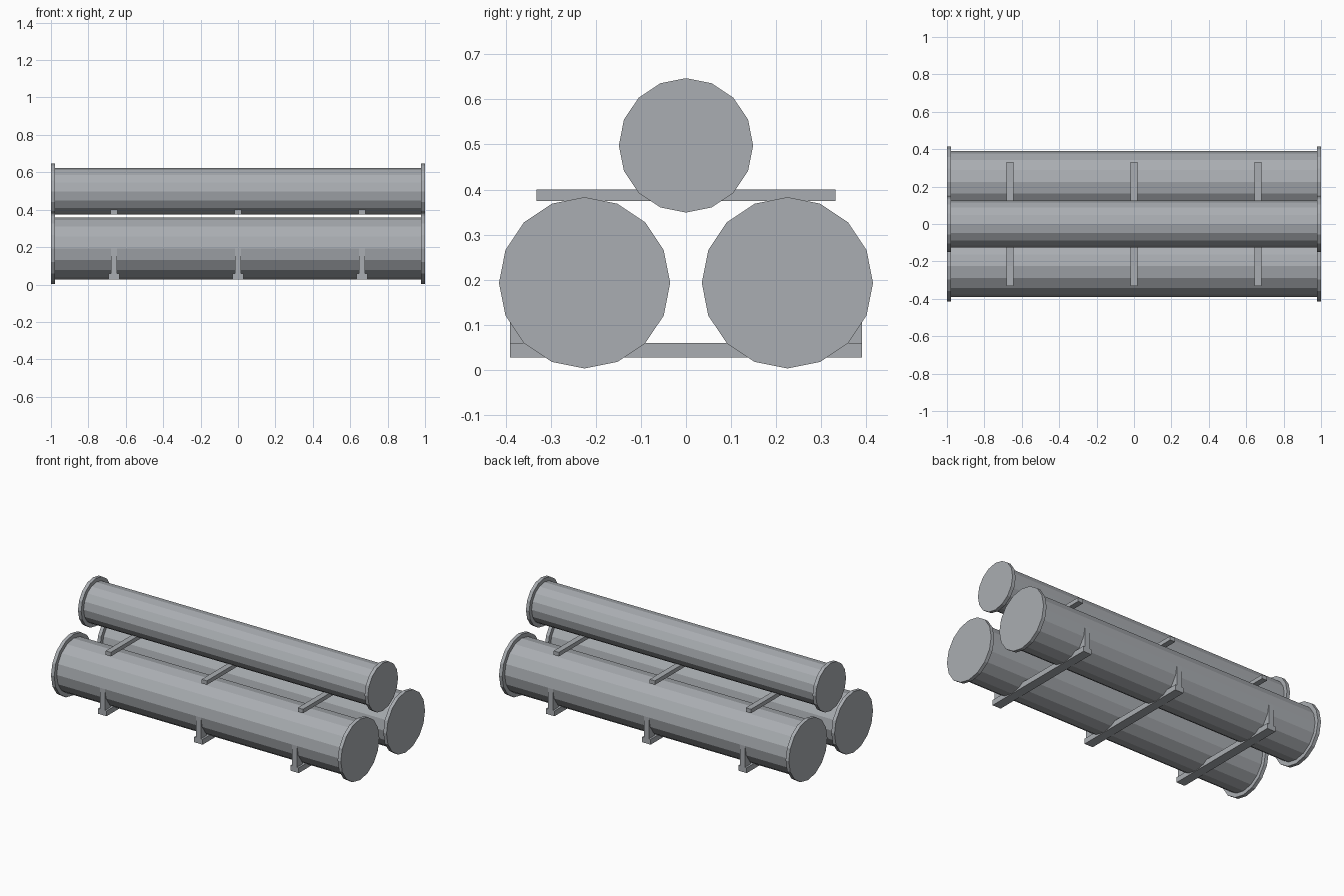
import bpy, bmesh, math
from mathutils import Matrix

cube = bpy.data.objects.get("Cube")
if cube:
    bpy.data.objects.remove(cube)

steel = bpy.data.materials.new("grey_steel")
steel.use_nodes = True
colour = (0.40, 0.42, 0.445, 1)
steel.diffuse_color = colour
steel.node_tree.nodes["Principled BSDF"].inputs["Base Color"].default_value = colour


def finish(name, bm):
    bmesh.ops.recalc_face_normals(bm, faces=bm.faces)
    mesh = bpy.data.meshes.new(name)
    bm.to_mesh(mesh)
    bm.free()
    mesh.materials.append(steel)
    bpy.context.collection.objects.link(bpy.data.objects.new(name, mesh))


def tank(name, y, z, flange_radius, body_radius):
    """Sixteen-sided pipe along x with a wider flange at each end."""
    bm = bmesh.new()
    stations = [(-1, flange_radius), (-0.978, flange_radius), (-0.978, body_radius),
                (0.978, body_radius), (0.978, flange_radius), (1, flange_radius)]
    rings = []
    for x, r in stations:
        angles = [math.tau * i / 16 for i in range(16)]
        rings.append([bm.verts.new((x, y + r * math.cos(a), z + r * math.sin(a)))
                      for a in angles])
    for a, b in zip(rings, rings[1:]):
        for i in range(16):
            j = (i + 1) % 16
            bm.faces.new((a[i], a[j], b[j], b[i]))
    bm.faces.new(rings[0])
    bm.faces.new(rings[-1])
    finish(name, bm)


def box(name, low, high):
    bm = bmesh.new()
    size = [h - l for l, h in zip(low, high)]
    mid = [(h + l) / 2 for l, h in zip(low, high)]
    bmesh.ops.create_cube(bm, size=1, matrix=Matrix.Translation(mid) @ Matrix.Diagonal((*size, 1)))
    finish(name, bm)


# Pipes: two large below, one smaller on top
tank("front_pipe", -0.225, 0.193, 0.19, 0.165)
tank("back_pipe", 0.225, 0.193, 0.19, 0.165)
tank("top_pipe", 0, 0.498, 0.149, 0.125)

# Three support frames along the length
for label, x in (("right", -0.663), ("middle", 0), ("left", 0.663)):
    box(label + "_lower_beam", (x - 0.029, -0.39, 0.027), (x + 0.029, 0.39, 0.06))
    box(label + "_upper_beam", (x - 0.018, -0.332, 0.375), (x + 0.018, 0.332, 0.4))
    for side, s in (("front", -1), ("back", 1)):
        ys = sorted((s * 0.39, s * 0.335))
        box(f"{label}_{side}_upright", (x - 0.017, ys[0], 0.06), (x + 0.017, ys[1], 0.193))
